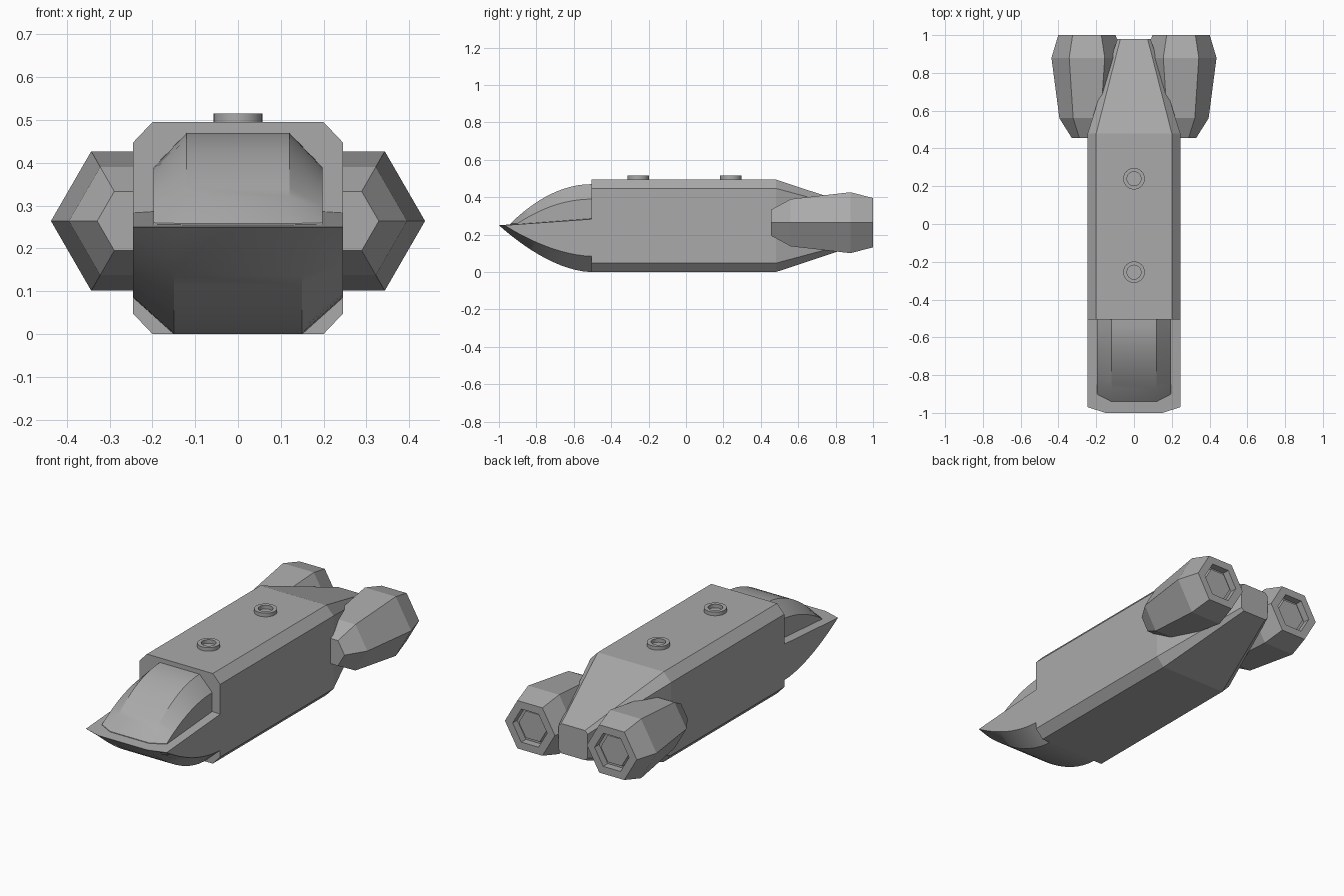
import bpy
from math import cos, sin, pi, radians

old = bpy.data.objects.get("Cube")
if old:
    bpy.data.objects.remove(old, do_unlink=True)

GREY = (0.4, 0.4, 0.4, 1)
grey = bpy.data.materials.new("hull grey")
grey.use_nodes = True
grey.diffuse_color = GREY
grey.node_tree.nodes["Principled BSDF"].inputs["Base Color"].default_value = GREY


def loft(name, rings, smooth=None, closed=False):
    """Skin a list of equal-length rings, capping the ends unless closed."""
    n = len(rings[0])
    verts = [p for ring in rings for p in ring]
    spans = len(rings) if closed else len(rings) - 1
    faces = []
    for r in range(spans):
        a, b = r * n, (r + 1) % len(rings) * n
        for i in range(n):
            j = (i + 1) % n
            faces.append((a + i, a + j, b + j, b + i))
    if not closed:
        faces += [tuple(range(n))[::-1], tuple(range(len(verts) - n, len(verts)))]
    mesh = bpy.data.meshes.new(name)
    mesh.from_pydata(verts, [], faces)
    mesh.materials.append(grey)
    obj = bpy.data.objects.new(name, mesh)
    bpy.context.collection.objects.link(obj)
    bpy.ops.object.select_all(action='DESELECT')
    obj.select_set(True)
    bpy.context.view_layer.objects.active = obj
    bpy.ops.object.mode_set(mode='EDIT')
    bpy.ops.mesh.select_all(action='SELECT')
    bpy.ops.mesh.normals_make_consistent(inside=False)
    bpy.ops.object.mode_set(mode='OBJECT')
    if smooth:
        bpy.ops.object.shade_smooth_by_angle(angle=radians(smooth))
    return obj


def mirrored(points):
    """Close a right-to-centre half outline with its mirror image."""
    return points + [(-x, y, z) for x, y, z in reversed(points)]


# Hull: chamfered box that tapers to the tail
def hull_ring(y, sx, sz):
    half = [(0.2, -0.2475), (0.245, -0.2), (0.245, 0.2), (0.2, 0.2475)]
    return mirrored([(x * sx, y, 0.2475 + z * sz) for x, z in half])


loft("hull", [hull_ring(-0.505, 1, 1), hull_ring(0.48, 1, 1), hull_ring(0.98, 0.36, 0.33)])

# Curved nose shells
BACK = -0.505
STEPS = 14


def sweep(front, t):
    return front + (BACK - front) * t


def chin_ring(t):
    bow = (1 - t) ** 1.75
    y_mid, y_side = sweep(-1.0, t), sweep(-0.97, t)
    deck = 0.25 + 0.033 * t
    return mirrored([(0.15, y_mid, 0.25 * bow),
                     (0.245, y_side, 0.085 + 0.165 * bow),
                     (0.245, y_side, deck),
                     (0.15, y_mid, deck + 0.006 * t)])


def canopy_ring(t):
    bow = (1 - t) ** 2
    y_mid, y_side = sweep(-0.94, t), sweep(-0.9, t)
    return mirrored([(0.12, y_mid, 0.25),
                     (0.197, y_side, 0.25),
                     (0.197, y_side, 0.39 - 0.13 * bow),
                     (0.12, y_mid, 0.47 - 0.212 * bow)])


for name, ring in (("nose_chin", chin_ring), ("canopy", canopy_ring)):
    loft(name, [ring((i / STEPS) ** 1.2) for i in range(STEPS + 1)], 25)


# Roof hatches: raised rings with a shallow open centre
def circle(y, z, r, n=32):
    return [(r * cos(2 * pi * i / n), y + r * sin(2 * pi * i / n), z) for i in range(n)]


for name, y in (("rear_hatch", 0.24), ("front_hatch", -0.255)):
    loft(name, [circle(y, 0.49, 0.057), circle(y, 0.515, 0.057),
                circle(y, 0.515, 0.037), circle(y, 0.49, 0.037)], 30, closed=True)


# Engines: six-sided pods with recessed nozzles
def hexagon(x, y, r):
    return [(x + r * cos(pi * i / 3), y, 0.264 + r * sin(pi * i / 3)) for i in range(6)]


POD = [(0.455, 0.08), (0.56, 0.146), (0.88, 0.188), (1.0, 0.152),
       (1.0, 0.105), (0.96, 0.105), (0.96, 0.09), (0.975, 0.085)]
for name, x in (("left_engine", 0.249), ("right_engine", -0.249)):
    loft(name, [hexagon(x, y, r) for y, r in POD])
